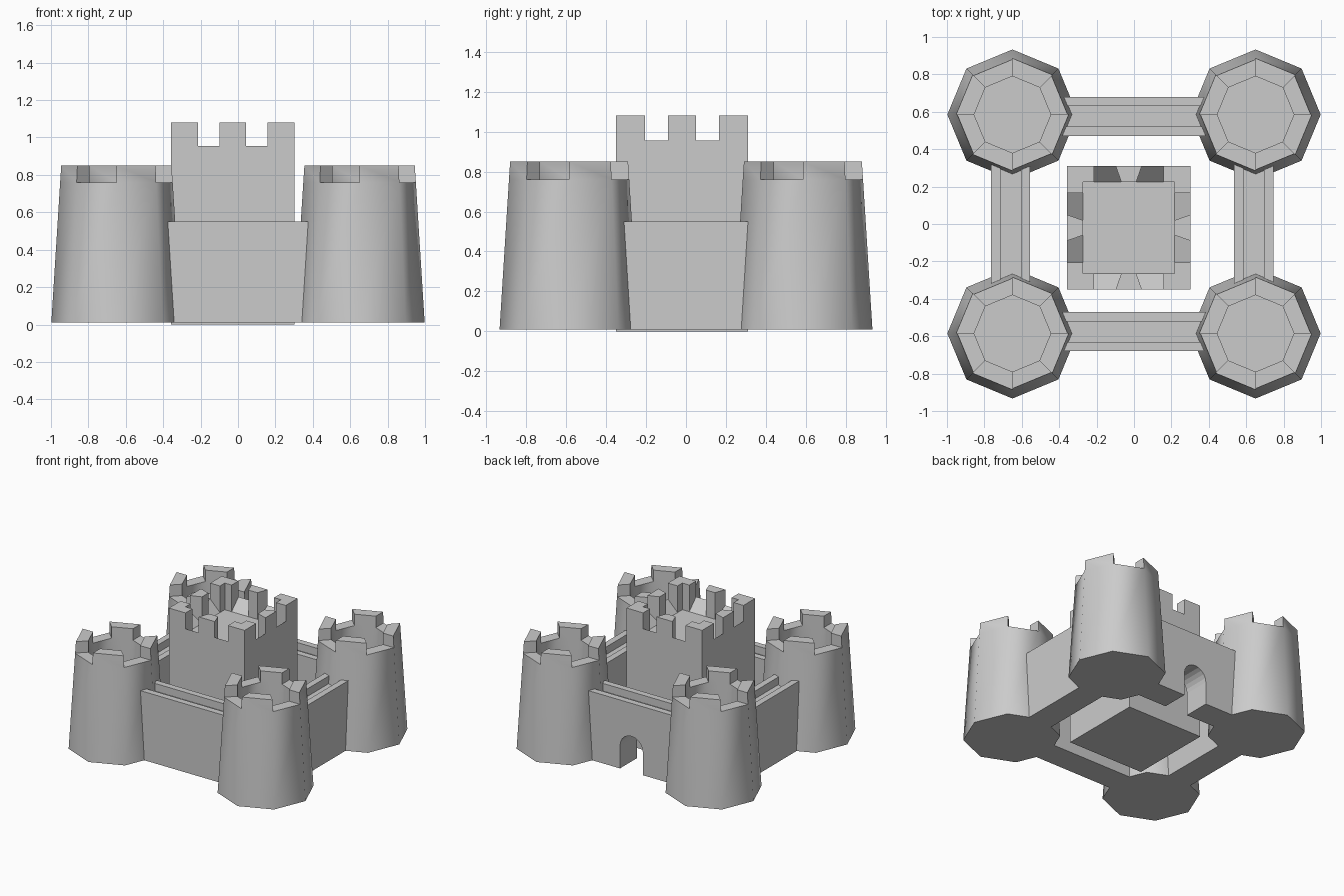
import bpy, bmesh
from math import sin, cos, pi, radians

old = bpy.data.objects.get("Cube")
if old:
    bpy.data.objects.remove(old, do_unlink=True)

stone = bpy.data.materials.new("grey_stone")
stone.use_nodes = True
GREY = (0.6, 0.6, 0.6, 1)
stone.diffuse_color = GREY
stone.node_tree.nodes["Principled BSDF"].inputs["Base Color"].default_value = GREY


def finish(bm, name, location=(0, 0, 0), turn=0):
    bmesh.ops.recalc_face_normals(bm, faces=bm.faces)
    mesh = bpy.data.meshes.new(name)
    bm.to_mesh(mesh)
    bm.free()
    mesh.materials.append(stone)
    obj = bpy.data.objects.new(name, mesh)
    obj.location = location
    obj.rotation_euler.z = turn
    bpy.context.collection.objects.link(obj)
    return obj


def stack(bm, sides, levels, start=0):
    """Capped stack of polygon rings; returns the side faces per level."""
    rings = [[bm.verts.new((r * cos(start + 2 * pi * i / sides),
                            r * sin(start + 2 * pi * i / sides), z))
              for i in range(sides)] for r, z in levels]
    bands = [[bm.faces.new((a[i], a[(i + 1) % sides], b[(i + 1) % sides], b[i]))
              for i in range(sides)] for a, b in zip(rings, rings[1:])]
    bm.faces.new(rings[0][::-1])
    bm.faces.new(rings[-1])
    return bands


def prism(bm, outline, axis, low, high):
    """Extrude a 2D outline along x, y or z."""
    def place(u, v, w):
        return {"x": (w, u, v), "y": (u, w, v), "z": (u, v, w)}[axis]
    a = [bm.verts.new(place(u, v, low)) for u, v in outline]
    b = [bm.verts.new(place(u, v, high)) for u, v in outline]
    bm.faces.new(a)
    bm.faces.new(b[::-1])
    n = len(a)
    for i in range(n):
        bm.faces.new((a[i], a[(i + 1) % n], b[(i + 1) % n], b[i]))


# Corner towers: tapered octagons, alternate rim faces raised as merlons
def tower(name, x, y):
    bm = bmesh.new()
    base, notch, top = 0.01, 0.76, 0.85
    bands = stack(bm, 8, [(0.348, base), (0.301, notch), (0.205, notch), (0.205, 0.55)])
    raised = bmesh.ops.extrude_discrete_faces(bm, faces=bands[1][::2])["faces"]
    for v in {v for f in raised for v in f.verts}:
        v.co.z = top
        if v.co.xy.length > 0.25:
            v.co.xy = v.co.xy.normalized() * 0.295
    obj = finish(bm, name, (x, y, 0))
    bpy.ops.object.select_all(action="DESELECT")
    obj.select_set(True)
    bpy.context.view_layer.objects.active = obj
    bpy.ops.object.shade_smooth_by_angle(angle=radians(50))


for end, y in (("front", -0.585), ("back", 0.585)):
    for side, x in (("right", -0.65), ("left", 0.65)):
        tower(f"{end}_{side}_tower", x, y)


# Curtain walls: sunken walkway between two parapets
def wall(name, location, half_length, turn):
    half, lip, top, walk = 0.105, 0.055, 0.55, 0.49
    right = [(half, 0.01), (half, top), (lip, top), (lip, walk)]
    outline = right + [(-u, v) for u, v in reversed(right)]
    bm = bmesh.new()
    prism(bm, outline, "x", -half_length, half_length)
    return finish(bm, name, location, turn)


wall("front_wall", (0, -0.575, 0), 0.43, 0)
gate_wall = wall("back_wall", (0, 0.575, 0), 0.43, 0)
wall("right_wall", (-0.66, 0, 0), 0.37, pi / 2)
wall("left_wall", (0.64, 0, 0), 0.37, pi / 2)

# Arched gateway through the back wall
arch = [(-0.1, -0.1), (0.1, -0.1)]
arch += [(0.1 * cos(pi * i / 10), 0.19 + 0.1 * sin(pi * i / 10)) for i in range(11)]
bm = bmesh.new()
prism(bm, arch, "y", 0.4, 0.8)
cutter = finish(bm, "gate_cutter")
cutter.hide_render = True
cut = gate_wall.modifiers.new("gateway", "BOOLEAN")
cut.operation = "DIFFERENCE"
cut.solver = "EXACT"
cut.object = cutter
bpy.context.view_layer.objects.active = gate_wall
bpy.ops.object.modifier_apply(modifier=cut.name)
bpy.data.objects.remove(cutter, do_unlink=True)

# Square keep with ledges sloping down to a sunken roof
KEEP = (-0.028, -0.02, 0)
OUT, IN, ROOF, LEDGE, TOP = 0.33, 0.245, 0.87, 0.955, 1.08
bm = bmesh.new()
diag = 2 ** 0.5
stack(bm, 4, [(OUT * diag, 0), (OUT * diag, LEDGE), (IN * diag, ROOF)], pi / 4)
finish(bm, "keep", KEEP)

# Keep battlements: an L-shaped corner and a wedge on each side
ARM = 0.185
corner = [(OUT, OUT), (ARM, OUT), (ARM, IN), (IN, IN), (IN, ARM), (OUT, ARM)]
wedge = [(-0.07, OUT), (0.07, OUT), (0.04, IN), (-0.04, IN)]
for i, side in enumerate(("back", "right", "front", "left")):
    for part, outline in (("corner_merlon", corner), ("middle_merlon", wedge)):
        bm = bmesh.new()
        prism(bm, outline, "z", ROOF, TOP)
        finish(bm, f"keep_{side}_{part}", KEEP, i * pi / 2)
